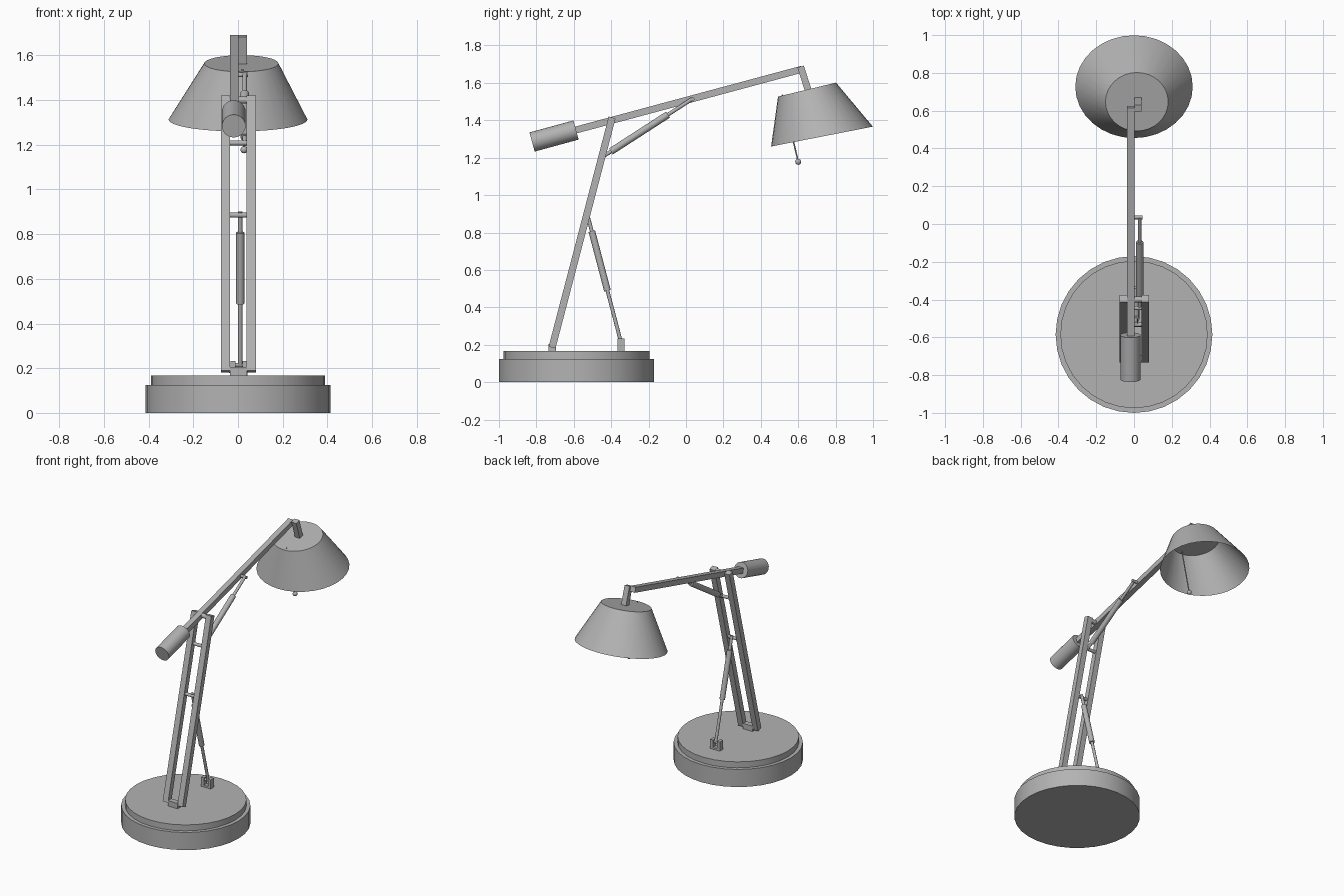
import bpy, bmesh, math
from mathutils import Vector, Matrix

if "Cube" in bpy.data.objects:
    bpy.data.objects.remove(bpy.data.objects["Cube"], do_unlink=True)

grey = bpy.data.materials.new("plain grey")
grey.use_nodes = True
colour = (0.45, 0.45, 0.45, 1)
grey.diffuse_color = colour
grey.node_tree.nodes["Principled BSDF"].inputs["Base Color"].default_value = colour


def finish(name, bm, smooth=True):
    bmesh.ops.recalc_face_normals(bm, faces=bm.faces)
    mesh = bpy.data.meshes.new(name)
    bm.to_mesh(mesh)
    bm.free()
    mesh.materials.append(grey)
    ob = bpy.data.objects.new(name, mesh)
    bpy.context.collection.objects.link(ob)
    if smooth:
        bpy.ops.object.select_all(action='DESELECT')
        ob.select_set(True)
        bpy.context.view_layer.objects.active = ob
        bpy.ops.object.shade_smooth_by_angle(angle=math.radians(35))
    return ob


def along(a, b):
    """Placement of a local z axis running from a to b, with local x kept on x."""
    z = (b - a).normalized()
    x = Vector((1, 0, 0))
    if abs(z.x) > 0.9:
        x = Vector((0, 1, 0))
    y = z.cross(x).normalized()
    x = y.cross(z)
    rot = Matrix((x, y, z)).transposed().to_4x4()
    return Matrix.Translation((a + b) / 2) @ rot, (b - a).length


def rod(name, a, b, r, sides=16):
    m, length = along(Vector(a), Vector(b))
    bm = bmesh.new()
    bmesh.ops.create_cone(bm, cap_ends=True, segments=sides, radius1=r,
                          radius2=r, depth=length, matrix=m)
    return finish(name, bm)


def bar(name, a, b, width, depth):
    m, length = along(Vector(a), Vector(b))
    bm = bmesh.new()
    bmesh.ops.create_cube(bm, size=1, matrix=m @ Matrix.Diagonal((width, depth, length, 1)))
    return finish(name, bm, False)


def pin(name, y, z, r=0.011, x0=-0.04, x1=0.042):
    return rod(name, (x0, y, z), (x1, y, z), r)


# Weighted base with a raised disc
rod("base", (0, -0.585, 0), (0, -0.585, 0.125), 0.415, 32)
rod("base_top_disc", (0, -0.585, 0.125), (0, -0.585, 0.167), 0.39, 32)

# Hinge block and the twin lower arms
bar("hinge_block", (0.003, -0.715, 0.165), (0.003, -0.715, 0.205), 0.076, 0.038)
pin("hinge_pin", -0.715, 0.19)
for side, x in (("right", -0.056), ("left", 0.059)):
    bar(side + "_lower_arm", (x, -0.716, 0.185), (x, -0.395, 1.415), 0.041, 0.038)
pin("elbow_pin", -0.4, 1.4, 0.016)
pin("lower_strut_top_pin", -0.533, 0.885)
pin("upper_strut_low_pin", -0.445, 1.208)

# Counterbalanced upper arm
rod("counterweight", (-0.019, -0.823, 1.284), (-0.019, -0.588, 1.348), 0.053, 24)
bar("upper_arm", (-0.017, -0.6, 1.345), (-0.017, 0.62, 1.673), 0.039, 0.037)

# Lower strut with its forked foot
for side, x in (("right", -0.023), ("left", 0.031)):
    bar("foot_" + side + "_lug", (x, -0.348, 0.165), (x, -0.348, 0.232), 0.022, 0.036)
bar("foot_plate", (0.004, -0.348, 0.165), (0.004, -0.348, 0.18), 0.05, 0.036)
pin("foot_pin", -0.348, 0.215, 0.009, -0.034, 0.042)
foot, top = Vector((0.01, -0.348, 0.215)), Vector((0.01, -0.528, 0.9))
rod("lower_strut_rod", foot, top, 0.01)
rod("lower_strut_sleeve", foot.lerp(top, 0.4), foot.lerp(top, 0.865), 0.018)

# Upper strut
low, high = Vector((0.03, -0.45, 1.202)), Vector((0.03, 0.035, 1.515))
rod("upper_strut_rod", low, high, 0.01)
rod("upper_strut_sleeve", low.lerp(high, 0.1), low.lerp(high, 0.73), 0.019)
pin("upper_strut_high_pin", 0.035, 1.513, 0.01, -0.01, 0.044)

# Neck between the arm and the shade
bar("neck", (0.021, 0.613, 1.687), (0.021, 0.655, 1.555), 0.038, 0.036)

# Shade: tilted open cone with a closed top
bm = bmesh.new()
rings = []
for centre, rx, ry, slope in (((0, 0.727, 1.313), 0.311, 0.272, 0.195),
                              ((0.015, 0.647, 1.564), 0.166, 0.155, 0.24)):
    ring = []
    for i in range(32):
        t = math.tau * i / 32
        dy = ry * math.sin(t)
        ring.append(bm.verts.new(Vector(centre) + Vector((rx * math.cos(t), dy, dy * slope))))
    rings.append(ring)
for i in range(32):
    j = (i + 1) % 32
    bm.faces.new((rings[0][i], rings[0][j], rings[1][j], rings[1][i]))
bm.faces.new(rings[1])
finish("shade", bm)

# Pull cord and its bead
rod("pull_cord", (0.02, 0.515, 1.537), (0.027, 0.6, 1.178), 0.004, 8)
bm = bmesh.new()
bmesh.ops.create_uvsphere(bm, u_segments=16, v_segments=10, radius=0.016,
                          matrix=Matrix.Translation((0.027, 0.6, 1.178)))
finish("pull_bead", bm)
